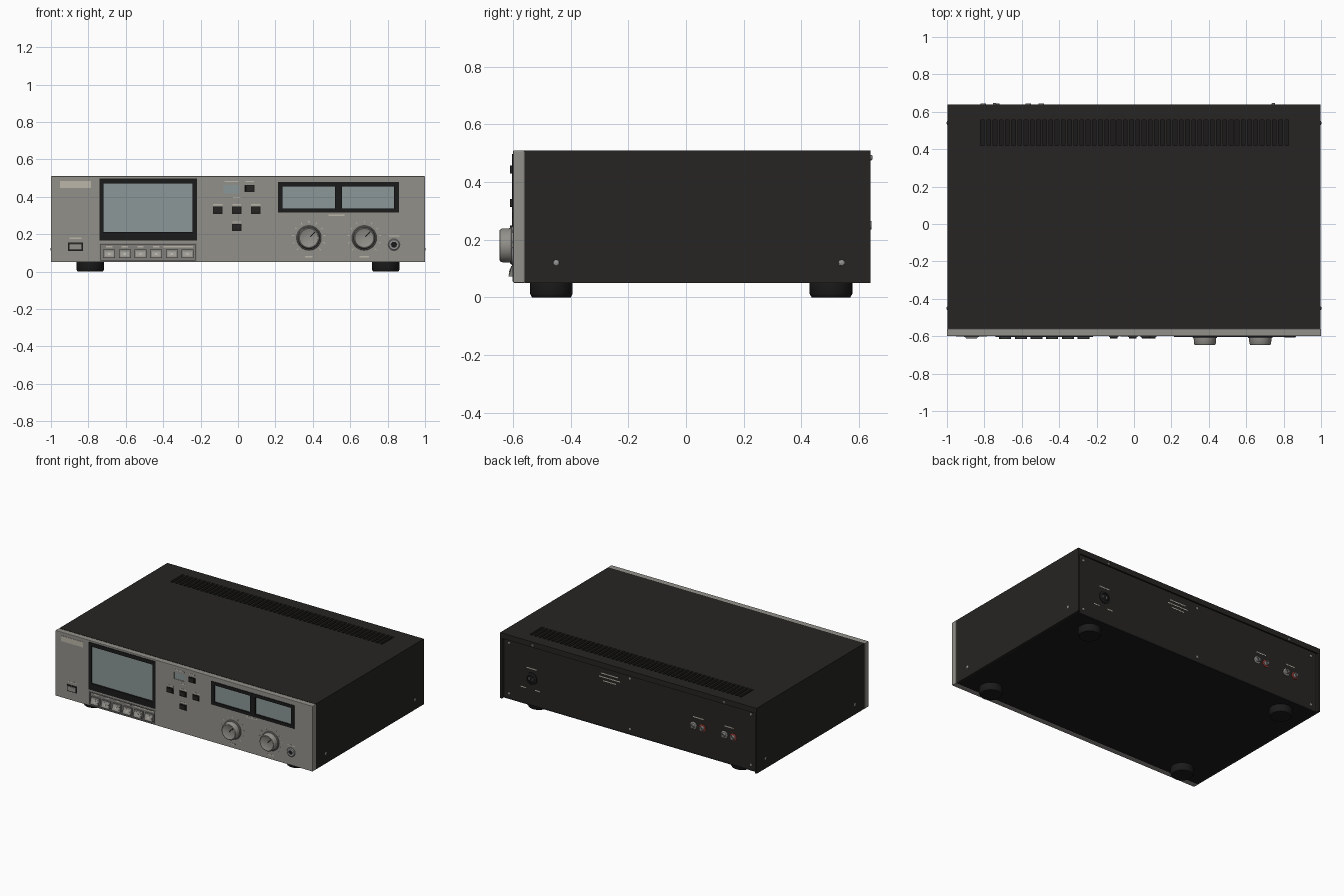
import bpy, bmesh, math
from mathutils import Vector, Matrix

if "Cube" in bpy.data.objects:
    bpy.data.objects.remove(bpy.data.objects["Cube"])


def mat(name, r, g, b):
    m = bpy.data.materials.new(name)
    m.diffuse_color = (r, g, b, 1)
    m.use_nodes = True
    m.node_tree.nodes["Principled BSDF"].inputs["Base Color"].default_value = m.diffuse_color
    return m


BLACK = mat("black_steel", .019, .018, .016)
DARK = mat("dark_plastic", .011, .011, .011)
METAL = mat("brushed_metal", .29, .28, .255)
TRIM = mat("trim_metal", .22, .215, .20)
KEY = mat("key_metal", .34, .335, .31)
GLASS = mat("smoked_glass", .26, .31, .31)
MARK = mat("print", .50, .47, .40)
RED = mat("red", .35, .04, .03)
STEEL = mat("steel", .3, .3, .3)


def finish(name, bm, m):
    bmesh.ops.recalc_face_normals(bm, faces=bm.faces)
    me = bpy.data.meshes.new(name)
    bm.to_mesh(me)
    bm.free()
    ob = bpy.data.objects.new(name, me)
    bpy.context.collection.objects.link(ob)
    if m:
        me.materials.append(m)
    return ob


def boxes(name, ranges, m=None, bevel=0):
    """One object from boxes given as (x0, x1, y0, y1, z0, z1)."""
    bm = bmesh.new()
    for x0, x1, y0, y1, z0, z1 in ranges:
        M = Matrix.Translation(((x0 + x1) / 2, (y0 + y1) / 2, (z0 + z1) / 2)) @ \
            Matrix.Diagonal((x1 - x0, y1 - y0, z1 - z0, 1))
        bmesh.ops.create_cube(bm, size=1, matrix=M)
    if bevel:
        bmesh.ops.bevel(bm, geom=bm.edges[:], offset=bevel, segments=2, affect='EDGES', profile=.5)
    return finish(name, bm, m)


def frame(x0, x1, y0, y1, z0, z1, wx, wb, wt):
    """Four bars around a rectangular opening."""
    return [(x0, x0 + wx, y0, y1, z0, z1), (x1 - wx, x1, y0, y1, z0, z1),
            (x0 + wx, x1 - wx, y0, y1, z0, z0 + wb), (x0 + wx, x1 - wx, y0, y1, z1 - wt, z1)]


def lathe(name, profile, loc, axis, m=None, n=40):
    """Spin (radius, distance) points around an axis."""
    bm = bmesh.new()
    q = Vector(axis).to_track_quat('Z', 'Y')
    rings = []
    for r, d in profile:
        rings.append([bm.verts.new(q @ Vector((r * math.cos(a), r * math.sin(a), d)) + Vector(loc))
                      for a in (2 * math.pi * i / n for i in range(n))])
    for a, b in zip(rings, rings[1:]):
        for i in range(n):
            bm.faces.new((a[i], a[(i + 1) % n], b[(i + 1) % n], b[i]))
    bm.faces.new(rings[0])
    bm.faces.new(rings[-1])
    ob = finish(name, bm, m)
    bpy.ops.object.select_all(action='DESELECT')
    ob.select_set(True)
    bpy.context.view_layer.objects.active = ob
    bpy.ops.object.shade_smooth_by_angle(angle=math.radians(35))
    return ob


def cut(ob, ranges):
    c = boxes(ob.name + "_cutter", ranges)
    c.hide_render = True
    mod = ob.modifiers.new("cut", 'BOOLEAN')
    mod.operation, mod.solver, mod.object = 'DIFFERENCE', 'EXACT', c
    bpy.context.view_layer.objects.active = ob
    bpy.ops.object.modifier_apply(modifier="cut")
    bpy.data.objects.remove(c)


F = -.60   # front panel face
R = .62    # rear panel face


def marks(name, items, y=F, out=-.0012):
    """Flat printed bars (x, z, width, height)."""
    boxes(name, [(x - w / 2, x + w / 2, min(y, y + out), max(y, y + out), z - h / 2, z + h / 2)
                 for x, z, w, h in items], MARK)


# Cover: folded sheet with vent slots
top = boxes("cover_top", [(-.997, .997, -.56, .64, .495, .51)], BLACK)
cut(top, [(-.82 + i * .0332, -.82 + i * .0332 + .020, .42, .555, .48, .53) for i in range(50)])
boxes("vent_baffle", [(-.84, .84, .40, .57, .478, .485)], DARK)
boxes("cover_sides", [(s * .99 - .007, s * .99 + .007, -.56, .64, .05, .495) for s in (-1, 1)], BLACK)
boxes("cover_rear_lip", [(-.983, .983, .63, .64, .472, .495)], BLACK)
boxes("bottom_plate", [(-.983, .983, -.56, R, .05, .06)], DARK)
boxes("rear_panel", [(-.983, .983, R - .012, R, .06, .495)], BLACK)

# Feet and screws
for s, side in ((-1, "left"), (1, "right")):
    for y, end in ((-.467, "front"), (.503, "rear")):
        lathe(f"foot_{end}_{side}", [(.074, 0), (.074, -.038), (.070, -.045), (.067, -.05)],
              (s * .79, y, .05), (0, 0, 1), DARK)
    for y in (-.45, .54):
        lathe("side_screw", [(.011, 0), (.010, .003), (.005, .006)], (s * .996, y, .12), (s, 0, 0), STEEL, 16)
    lathe("lip_screw", [(.010, 0), (.009, .005), (.005, .008)], (s * .745, .64, .485), (0, 1, 0), STEEL, 16)
for x in (-.94, 0, .94):
    for z in (.09, .445):
        lathe("rear_screw", [(.009, 0), (.008, .003), (.004, .005)], (x, R, z), (0, 1, 0), STEEL, 16)

# Front panel with openings
panel = boxes("front_panel", [(-1, 1, F, -.56, .05, .51)], METAL, .004)
cut(panel, [(-.74, -.22, -.7, -.575, .166, .498), (-.74, -.22, -.7, -.585, .06, .152),
            (.213, .860, -.7, -.58, .315, .478), (-.077, .007, -.7, -.594, .417, .463)])
boxes("badge_plate", [(-.953, -.785, F - .002, F, .447, .485)], MARK)

# Cassette door
boxes("cassette_door_frame", frame(-.74, -.22, -.604, -.575, .166, .498, .022, .046, .026), DARK)
boxes("cassette_window", [(-.718, -.242, -.594, -.576, .212, .472)], GLASS)

# Transport keys: wedge levers in a recessed tray
boxes("key_tray_frame", frame(-.74, -.22, -.602, -.585, .055, .152, .006, .006, .006), TRIM)
boxes("key_tray", [(-.734, -.226, -.590, -.584, .061, .146)], TRIM)
for i in range(6):
    x = -.689 + i * .0838
    bm = bmesh.new()
    prof = [(-.588, .118), (-.602, .118), (-.616, .072), (-.588, .072)]
    face = bm.faces.new([bm.verts.new((x - .032, y, z)) for y, z in prof])
    ext = bmesh.ops.extrude_face_region(bm, geom=[face])["geom"]
    bmesh.ops.translate(bm, vec=(.064, 0, 0), verts=[v for v in ext if isinstance(v, bmesh.types.BMVert)])
    finish(f"transport_key_{i + 1}", bm, TRIM)
    cap = boxes(f"key_face_{i + 1}", [(-.023, .023, -.001, .001, -.015, .015)], KEY)
    cap.location, cap.rotation_euler = (x, -.6098, .094), (-math.atan2(.014, .046), 0, 0)
    mk = boxes(f"key_mark_{i + 1}", [(-.006, .006, -.0012, .001, -.006, .006)], MARK)
    mk.location, mk.rotation_euler = (x, -.6112, .094), cap.rotation_euler
marks("key_labels", [(-.689 + i * .0838, .134, .034, .008) for i in range(4)] + [(-.32, .134, .16, .008)], -.59)

# Power switch
boxes("power_bezel", frame(-.908, -.830, F - .004, F, .111, .156, .007, .007, .007), DARK)
boxes("power_button", [(-.901, -.837, F - .011, F, .118, .149)], METAL, .002)
marks("power_label", [(-.869, .178, .065, .007)])

# Small function buttons and counter
small = [(.062, .444), (-.108, .328), (-.007, .328), (.095, .328), (-.007, .236)]
boxes("function_bezels", [(x - .026, x + .026, F - .003, F, z - .019, z + .019) for x, z in small], DARK)
boxes("function_buttons", [(x - .021, x + .021, F - .011, F, z - .014, z + .014) for x, z in small], BLACK, .002)
boxes("tape_counter", [(-.077, .007, -.597, -.593, .417, .463)], GLASS)
marks("function_labels", [(-.035, .482, .075, .007), (.062, .482, .045, .007), (-.007, .396, .04, .007),
                          (-.108, .358, .05, .007), (-.007, .358, .045, .007), (.095, .358, .05, .007),
                          (-.007, .265, .045, .007)])

# Level meters
boxes("meter_frame", frame(.213, .860, -.604, -.58, .315, .478, .026, .022, .022)
      + [(.518, .555, -.604, -.58, .337, .456)], DARK)
boxes("meter_windows", [(.239, .518, -.595, -.581, .337, .456), (.555, .834, -.595, -.581, .337, .456)], GLASS)
marks("meter_label", [(.527, .300, .085, .008)])

# Rotary knobs with tick marks
for x, side in ((.379, "left"), (.675, "right")):
    lathe(f"knob_skirt_{side}", [(.066, 0), (.066, .006), (.063, .010)], (x, F, .18), (0, -1, 0), TRIM, 64)
    lathe(f"knob_{side}", [(.060, .010), (.058, .040), (.054, .046), (.050, .047), (.047, .045)],
          (x, F, .18), (0, -1, 0), METAL, 64)
    p = boxes(f"knob_pointer_{side}", [(-.003, .003, -.002, .002, .010, .047)], DARK)
    p.location, p.rotation_euler = (x, F - .046, .18), (0, math.radians(45), 0)
    for i in range(11):
        a = math.radians(-135 + 27 * i)
        t = boxes("dial_tick", [(-.002, .002, -.0012, 0, .080, .092)], MARK)
        t.location, t.rotation_euler = (x, F, .18), (0, a, 0)
marks("dial_labels", [(.379, .080, .04, .008), (.675, .080, .05, .008), (.834, .190, .06, .007)])

# Headphone jack
lathe("jack_ring", [(.031, 0), (.031, .004), (.026, .008), (.015, .008), (.014, .001)], (.834, F, .144), (0, -1, 0), STEEL)
lathe("jack_hole", [(.014, 0), (.014, .003)], (.834, F, .144), (0, -1, 0), DARK)

# Rear sockets
for i, x in enumerate((-.495, -.565, -.735, -.805)):
    lathe("socket_base", [(.024, 0), (.024, .004), (.020, .006)], (x, R, .25), (0, 1, 0), RED if i % 2 else KEY, 24)
    lathe("socket_barrel", [(.015, 0), (.015, .024), (.008, .024), (.008, .012)], (x, R, .25), (0, 1, 0), STEEL, 24)
lathe("mains_inlet", [(.042, 0), (.042, .006), (.032, .012), (.026, .012), (.026, .003)], (.765, R, .24), (0, 1, 0), DARK)
boxes("mains_pins", [(.748, .754, R, R + .01, .23, .25), (.776, .782, R, R + .01, .23, .25)], STEEL)
marks("rear_labels", [(.765, .31, .08, .007), (.83, .165, .045, .007), (.72, .165, .04, .007),
                      (.16, .425, .13, .007), (.16, .400, .16, .007), (.16, .375, .10, .007),
                      (-.53, .31, .08, .007), (-.77, .31, .07, .007)], R, .0012)
